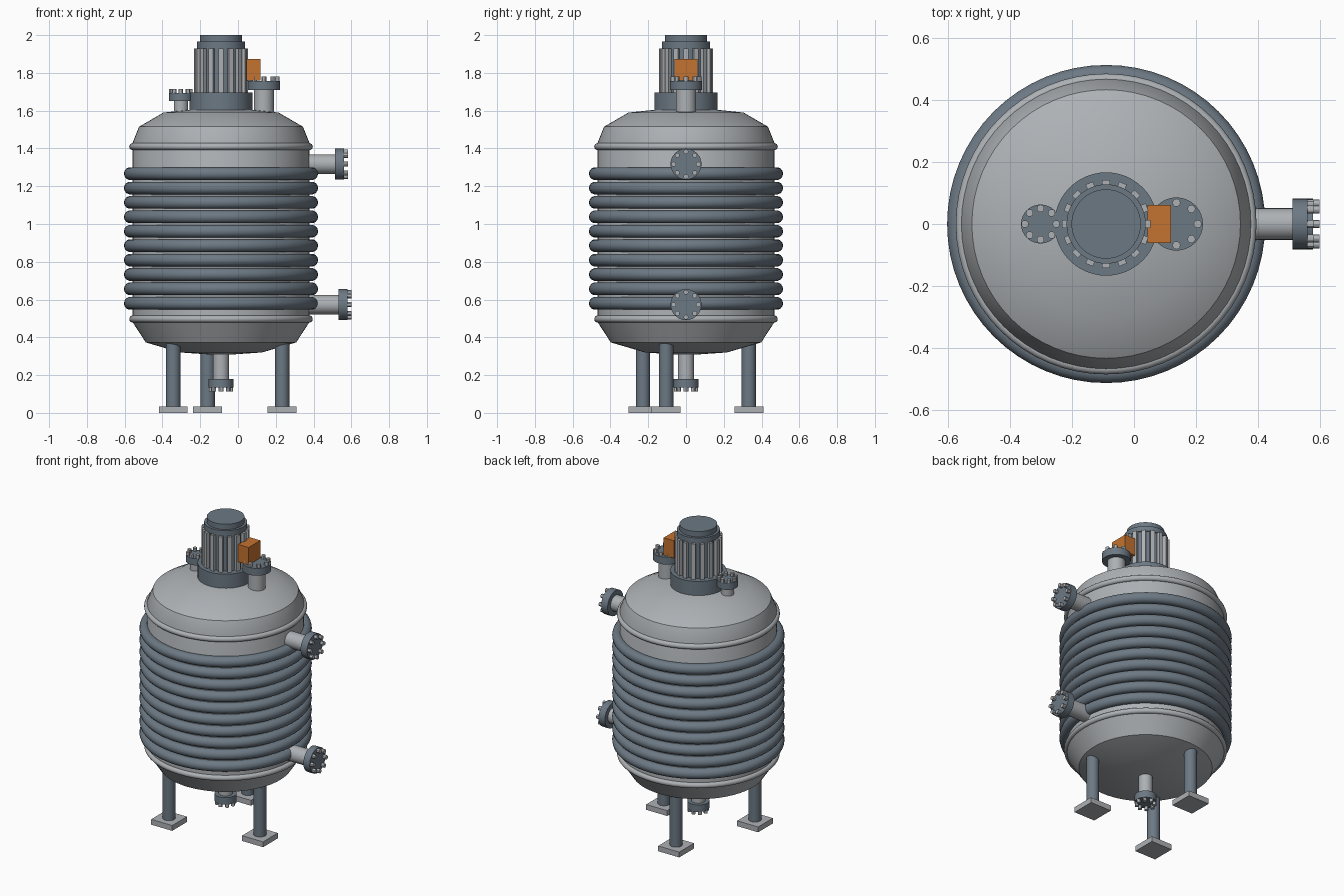
import bpy, bmesh, math
from mathutils import Vector, Matrix

if "Cube" in bpy.data.objects:
    bpy.data.objects.remove(bpy.data.objects["Cube"])

AXIS = -0.09          # x of the vessel centre line
UP, DOWN, SIDE = Vector((0, 0, 1)), Vector((0, 0, -1)), Vector((1, 0, 0))


def material(name, rgb):
    m = bpy.data.materials.new(name)
    m.use_nodes = True
    m.diffuse_color = (*rgb, 1)
    m.node_tree.nodes["Principled BSDF"].inputs["Base Color"].default_value = (*rgb, 1)
    return m


LIGHT = material("brushed steel", (0.42, 0.44, 0.46))
DARK = material("blue grey steel", (0.15, 0.19, 0.23))
ORANGE = material("orange paint", (0.55, 0.17, 0.03))


def finish(name, bm, mat, smooth=True):
    bmesh.ops.recalc_face_normals(bm, faces=bm.faces)
    mesh = bpy.data.meshes.new(name)
    bm.to_mesh(mesh)
    bm.free()
    mesh.materials.append(mat)
    ob = bpy.data.objects.new(name, mesh)
    bpy.context.collection.objects.link(ob)
    if smooth:
        bpy.ops.object.select_all(action="DESELECT")
        ob.select_set(True)
        bpy.context.view_layer.objects.active = ob
        bpy.ops.object.shade_smooth_by_angle(angle=math.radians(30))
    return ob


def add_cylinder(bm, start, direction, length, radius, sides=32):
    turn = direction.to_track_quat("Z", "Y").to_matrix().to_4x4()
    place = Matrix.Translation(start + direction * length / 2) @ turn
    bmesh.ops.create_cone(bm, cap_ends=True, segments=sides, radius1=radius,
                          radius2=radius, depth=length, matrix=place)


def cylinder(name, start, direction, length, radius, mat, sides=32):
    bm = bmesh.new()
    add_cylinder(bm, Vector(start), direction, length, radius, sides)
    return finish(name, bm, mat)


def add_box(bm, centre, size, spin=0):
    place = Matrix.Translation(centre) @ Matrix.Rotation(spin, 4, "Z") @ Matrix.Diagonal((*size, 1))
    bmesh.ops.create_cube(bm, size=1, matrix=place)


def lathe(name, profile, mat, closed=False, steps=64):
    """Spin (radius, z) points round the vessel axis."""
    bm = bmesh.new()
    verts = [bm.verts.new((AXIS + r, 0, z)) for r, z in profile]
    pairs = list(zip(verts, verts[1:])) + ([(verts[-1], verts[0])] if closed else [])
    edges = [bm.edges.new(p) for p in pairs]
    bmesh.ops.spin(bm, geom=verts + edges, cent=(AXIS, 0, 0), axis=(0, 0, 1),
                   angle=math.tau, steps=steps, use_duplicate=False)
    bmesh.ops.remove_doubles(bm, verts=bm.verts, dist=0.0005)
    return finish(name, bm, mat)


def ring(name, z, major, minor, mat, sides=14):
    angles = [math.tau * i / sides for i in range(sides)]
    return lathe(name, [(major + minor * math.cos(a), z + minor * math.sin(a)) for a in angles],
                 mat, closed=True)


def nozzle(name, root, direction, reach, pipe_r, flange_r, thick, bolt_r, bolt_len):
    """Pipe, flange and eight bolts; reach is the distance from root to the flange."""
    root = Vector(root)
    cylinder(name + "_pipe", root, direction, reach, pipe_r, LIGHT)
    cylinder(name + "_flange", root + direction * reach, direction, thick, flange_r, DARK)
    bm = bmesh.new()
    face = root + direction * (reach + thick - 0.01)
    across = direction.orthogonal().normalized()
    for i in range(8):
        offset = Matrix.Rotation(math.tau * i / 8, 3, direction) @ across
        add_cylinder(bm, face + offset * flange_r * 0.8, direction, bolt_len + 0.01, bolt_r, 12)
    finish(name + "_bolts", bm, LIGHT)


# Vessel shell with dished ends
lathe("vessel_shell", [(0, 0.305), (0.217, 0.32), (0.398, 0.373), (0.468, 0.48),
                       (0.468, 1.43), (0.434, 1.515), (0.305, 1.59), (0, 1.622)], LIGHT)
ring("upper_weld_bead", 1.41, 0.468, 0.018, LIGHT)
ring("lower_weld_bead", 0.497, 0.468, 0.018, LIGHT)

# Heating coil
for i in range(10):
    ring(f"coil_ring_{i + 1}", 0.58 + i * 0.0763, 0.48, 0.034, DARK)

# Drive motor
top = Vector((AXIS, 0, 0))
for name, z, height, radius in (("motor_base", 1.6, 0.097, 0.167),
                                ("motor_core", 1.69, 0.245, 0.122),
                                ("motor_collar", 1.93, 0.035, 0.128),
                                ("motor_cap", 1.96, 0.04, 0.112)):
    cylinder(name, top + UP * z, UP, height, radius, DARK, 48)
bm = bmesh.new()
for i in range(16):
    a = math.tau * i / 16
    add_box(bm, (AXIS + 0.128 * math.cos(a), 0.128 * math.sin(a), 1.812), (0.03, 0.026, 0.236), a)
finish("motor_fins", bm, LIGHT, smooth=False)
bm = bmesh.new()
add_box(bm, (0.082, 0, 1.817), (0.076, 0.122, 0.115))
finish("terminal_box", bm, ORANGE, smooth=False)

# Nozzles
nozzle("large_top_nozzle", (0.137, 0, 1.56), UP, 0.15, 0.053, 0.086, 0.048, 0.013, 0.022)
nozzle("small_top_nozzle", (-0.302, 0, 1.56), UP, 0.09, 0.038, 0.063, 0.044, 0.012, 0.021)
nozzle("upper_side_nozzle", (0.34, 0, 1.317), SIDE, 0.173, 0.051, 0.082, 0.047, 0.013, 0.022)
nozzle("lower_side_nozzle", (0.34, 0, 0.573), SIDE, 0.193, 0.051, 0.082, 0.046, 0.013, 0.021)
nozzle("drain_nozzle", (AXIS, 0, 0.33), DOWN, 0.15, 0.042, 0.066, 0.046, 0.012, 0.022)

# Legs with square foot plates
for i, degrees in enumerate((-18, 102, 222)):
    a = math.radians(degrees)
    foot = Vector((AXIS + 0.34 * math.cos(a), 0.34 * math.sin(a), 0))
    cylinder(f"leg_{i + 1}", foot + UP * 0.02, UP, 0.37, 0.038, DARK)
    bm = bmesh.new()
    add_box(bm, foot + UP * 0.0175, (0.153, 0.153, 0.035))
    finish(f"foot_plate_{i + 1}", bm, LIGHT, smooth=False)
